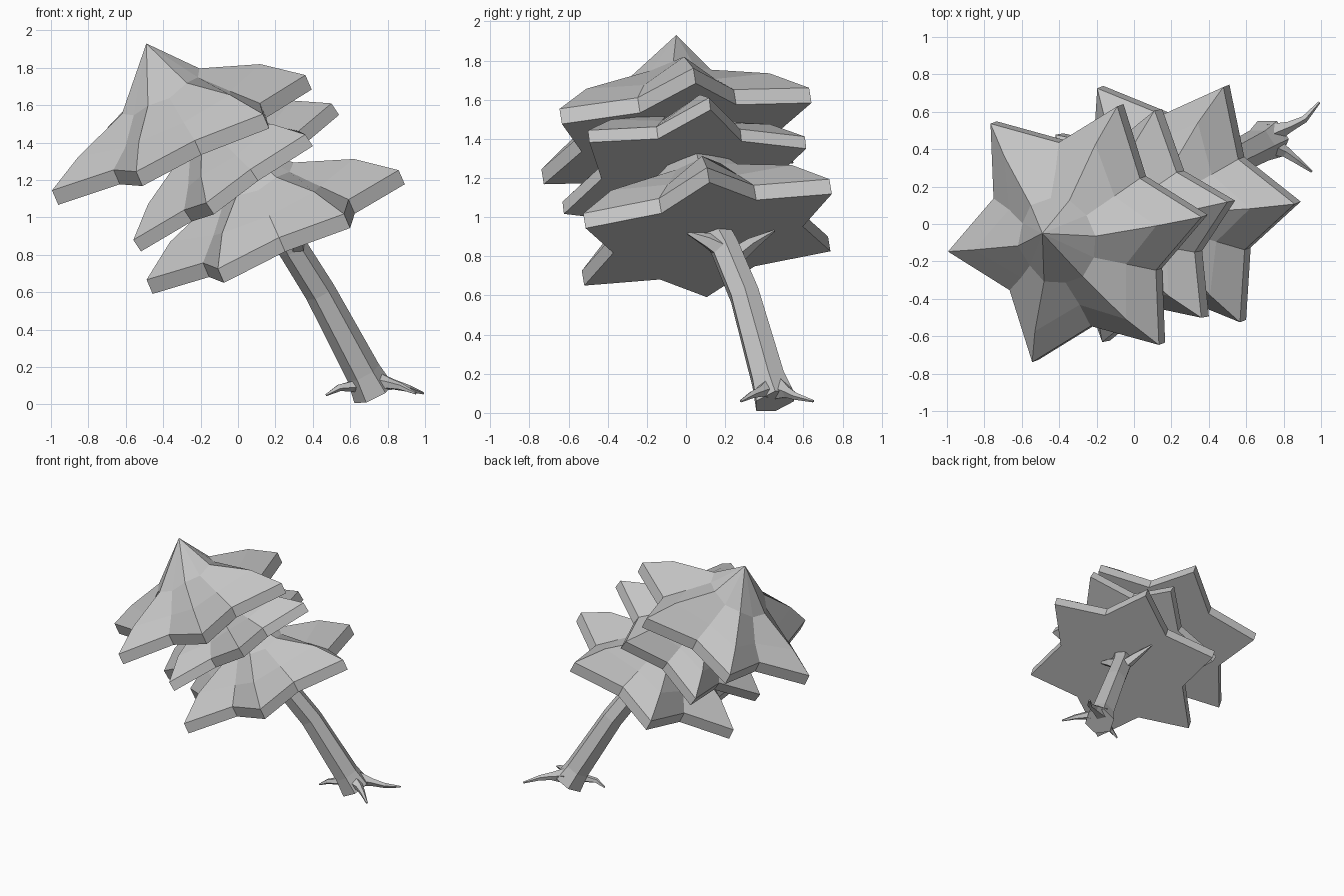
import bpy, bmesh, math
from mathutils import Vector

if "Cube" in bpy.data.objects:
    bpy.data.objects.remove(bpy.data.objects["Cube"])

grey = bpy.data.materials.new("plain_grey")
grey.use_nodes = True
grey.diffuse_color = (0.55, 0.55, 0.55, 1)
grey.node_tree.nodes["Principled BSDF"].inputs["Base Color"].default_value = (0.55, 0.55, 0.55, 1)


def finish(name, bm):
    bmesh.ops.recalc_face_normals(bm, faces=bm.faces)
    mesh = bpy.data.meshes.new(name)
    bm.to_mesh(mesh)
    bm.free()
    mesh.materials.append(grey)
    obj = bpy.data.objects.new(name, mesh)
    bpy.context.collection.objects.link(obj)
    return obj


def bridge(bm, a, b):
    n = len(a)
    for i in range(n):
        j = (i + 1) % n
        bm.faces.new((a[i], a[j], b[j], b[i]))


# Foliage tier: tilted six-pointed star with a thick rim and a cone on top;
# sag lowers the upper rings on the side away from the first point
def star_tier(name, center, slope, tip, apex, scale, sag):
    normal = Vector((-slope[0], -slope[1], 1)).normalized()
    u = Vector(tip)
    u = (u - normal * u.dot(normal)).normalized()
    v = normal.cross(u)
    center = Vector(center)
    bm = bmesh.new()

    def ring(r_tip, h_tip, r_notch, h_notch, drop=0):
        verts = []
        for i in range(12):
            a = i * math.pi / 6
            r, h = (r_notch, h_notch) if i % 2 else (r_tip, h_tip)
            h -= drop * (1 - math.cos(a)) / 2
            p = u * math.cos(a) * r + v * math.sin(a) * r + normal * h
            verts.append(bm.verts.new(center + p * scale))
        return verts

    rings = [ring(0.75, -0.085, 0.5, -0.085), ring(0.75, 0, 0.5, 0),
             ring(0.55, 0.155, 0.37, 0.12, sag), ring(0.24, 0.27, 0.23, 0.25, sag)]
    bm.faces.new(rings[0])
    for a, b in zip(rings, rings[1:]):
        bridge(bm, a, b)
    peak = bm.verts.new(apex)
    top = rings[-1]
    for i in range(12):
        bm.faces.new((top[i], top[(i + 1) % 12], peak))
    return finish(name, bm)


# Tapered limb: rings of the given radii along a path
def limb(name, path, radii, sides):
    bm = bmesh.new()
    pts = [Vector(p) for p in path]
    rings = []
    for i, (p, r) in enumerate(zip(pts, radii)):
        d = (pts[min(i + 1, len(pts) - 1)] - pts[max(i - 1, 0)]).normalized()
        u = d.cross(Vector((0, 1, 0))).normalized()
        v = d.cross(u)
        rings.append([bm.verts.new(p + (u * math.cos(a) + v * math.sin(a)) * r)
                      for a in (k * math.tau / sides for k in range(sides))])
    bm.faces.new(rings[0])
    bm.faces.new(rings[-1])
    for a, b in zip(rings, rings[1:]):
        bridge(bm, a, b)
    return finish(name, bm)


# Foliage
star_tier("foliage_top", (-0.317, -0.055, 1.453), (0.433, 0.16), (0.66, 0.09, 0.3),
          (-0.49, -0.05, 1.93), 1, 0.05)
star_tier("foliage_middle", (-0.03, -0.012, 1.245), (0.66, 0.12), (0.53, 0.13, 0.365),
          (-0.27, -0.05, 1.61), 0.875, 0.025)
star_tier("foliage_bottom", (0.185, 0.1, 0.96), (0.433, 0.17), (0.68, 0.005, 0.31),
          (-0.01, 0.04, 1.41), 0.98, 0.015)

# Trunk
limb("trunk", [(0.725, 0.455, 0.06), (0.67, 0.42, 0.17), (0.44, 0.3, 0.6),
               (0.29, 0.2, 0.84), (0.2, 0.1, 1.03)],
     [0.115, 0.095, 0.083, 0.08, 0.075], 6)

# Roots
root_radii = [0.06, 0.03, 0.02, 0.007]
limb("root_back", [(0.73, 0.48, 0.12), (0.83, 0.52, 0.105), (0.91, 0.56, 0.085), (0.99, 0.65, 0.06)],
     root_radii, 5)
limb("root_front", [(0.73, 0.42, 0.12), (0.81, 0.385, 0.11), (0.87, 0.34, 0.095), (0.95, 0.28, 0.06)],
     root_radii, 5)
limb("root_right", [(0.67, 0.43, 0.1), (0.61, 0.4, 0.1), (0.54, 0.37, 0.09), (0.47, 0.36, 0.05)],
     [0.05, 0.03, 0.02, 0.006], 5)

# Short branches under the foliage
limb("branch_front", [(0.31, 0.2, 0.83), (0.32, 0.11, 0.88), (0.33, -0.01, 0.93)], [0.06, 0.04, 0.005], 5)
limb("branch_back", [(0.32, 0.24, 0.79), (0.26, 0.33, 0.86), (0.2, 0.45, 0.93)], [0.05, 0.035, 0.005], 5)
